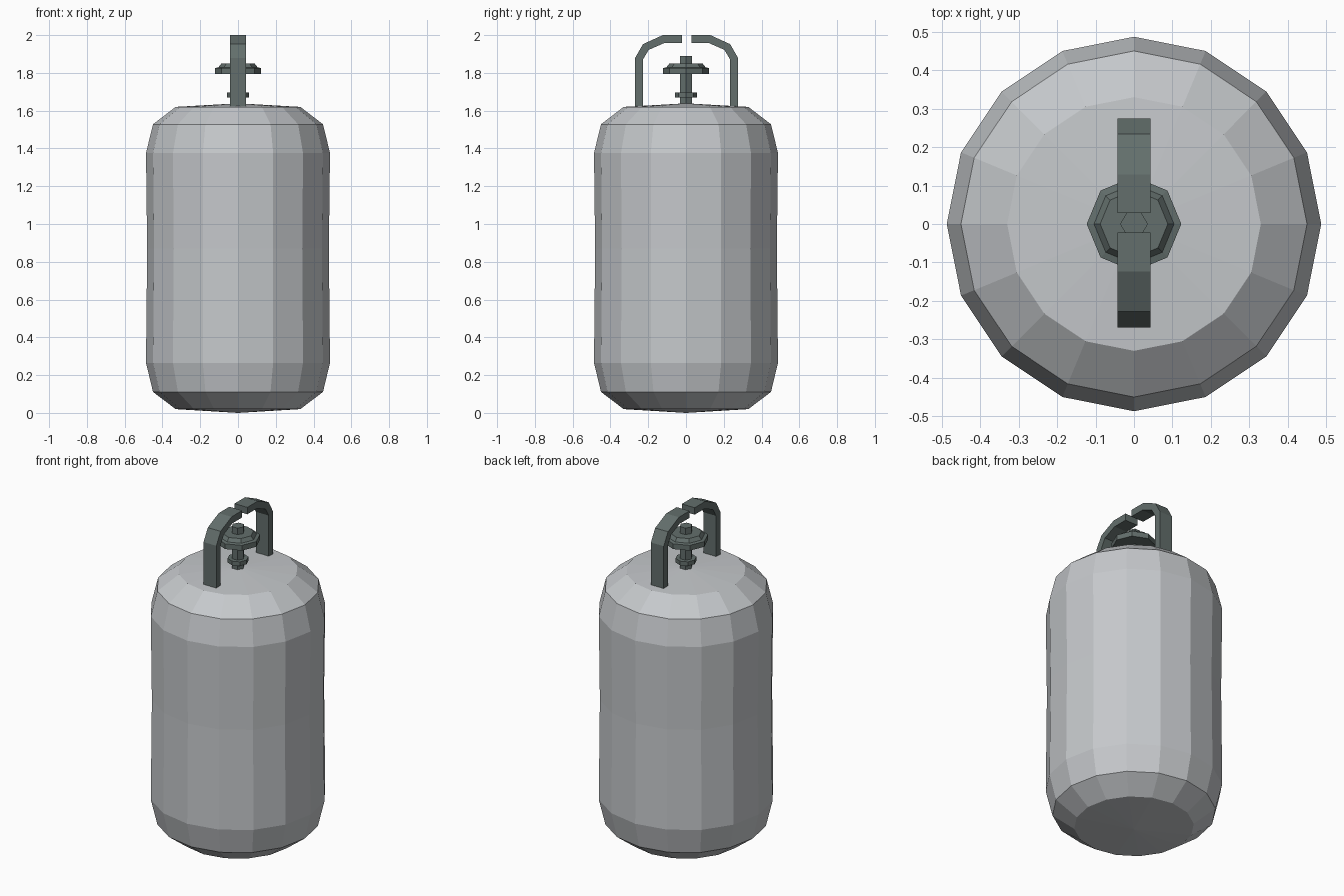
import bpy, bmesh, math

if "Cube" in bpy.data.objects:
    bpy.data.objects.remove(bpy.data.objects["Cube"])


def material(name, rgb):
    m = bpy.data.materials.new(name)
    m.diffuse_color = (*rgb, 1)
    m.use_nodes = True
    m.node_tree.nodes["Principled BSDF"].inputs["Base Color"].default_value = m.diffuse_color
    return m


tank_grey = material("light grey", (0.56, 0.58, 0.60))
metal = material("dark grey green", (0.125, 0.158, 0.150))


def finish(bm, name, mat):
    bmesh.ops.remove_doubles(bm, verts=bm.verts, dist=1e-5)
    bmesh.ops.recalc_face_normals(bm, faces=bm.faces)
    me = bpy.data.meshes.new(name)
    bm.to_mesh(me)
    bm.free()
    me.materials.append(mat)
    ob = bpy.data.objects.new(name, me)
    bpy.context.collection.objects.link(ob)
    return ob


def lathe(name, profile, sides, mat):
    """Turn an (r, z) profile around the z axis."""
    bm = bmesh.new()
    vs = [bm.verts.new((r, 0, z)) for r, z in profile]
    es = [bm.edges.new(p) for p in zip(vs, vs[1:])]
    bmesh.ops.spin(bm, geom=vs + es, axis=(0, 0, 1), cent=(0, 0, 0),
                   steps=sides, angle=math.tau, use_merge=False)
    return finish(bm, name, mat)


# Tank body: faceted cylinder with domed ends and a slightly narrow waist
lathe("tank", [(0, 0), (0.33, 0.02), (0.45, 0.111), (0.487, 0.265),
               (0.481, 0.87), (0.487, 1.376), (0.45, 1.528),
               (0.33, 1.62), (0, 1.639)], 16, tank_grey)

# Valve: stem, lower collar and hand wheel
lathe("valve_stem", [(0, 1.61), (0.036, 1.61), (0.036, 1.89), (0, 1.89)], 6, metal)
lathe("valve_collar", [(0, 1.67), (0.058, 1.67), (0.058, 1.695), (0, 1.695)], 8, metal)
lathe("valve_wheel", [(0, 1.793), (0.123, 1.793), (0.123, 1.825), (0.104, 1.829),
                      (0.088, 1.85), (0, 1.85)], 8, metal)

# Two curved guard handles, mirrored front to back with a gap between
outer = [(0.272, 1.60), (0.272, 1.88), (0.231, 1.952), (0.126, 2.0), (0.025, 2.0)]
inner = [(0.230, 1.60), (0.230, 1.872), (0.200, 1.922), (0.118, 1.958), (0.025, 1.958)]
for name, s in (("front_handle", -1), ("back_handle", 1)):
    bm = bmesh.new()
    rings = [[bm.verts.new((x, s * y + 0.003, z))
              for x, (y, z) in ((-0.043, o), (0.043, o), (0.043, i), (-0.043, i))]
             for o, i in zip(outer, inner)]
    for a, b in zip(rings, rings[1:]):
        for k in range(4):
            n = (k + 1) % 4
            bm.faces.new((a[k], a[n], b[n], b[k]))
    bm.faces.new(rings[0])
    bm.faces.new(rings[-1])
    finish(bm, name, metal)
